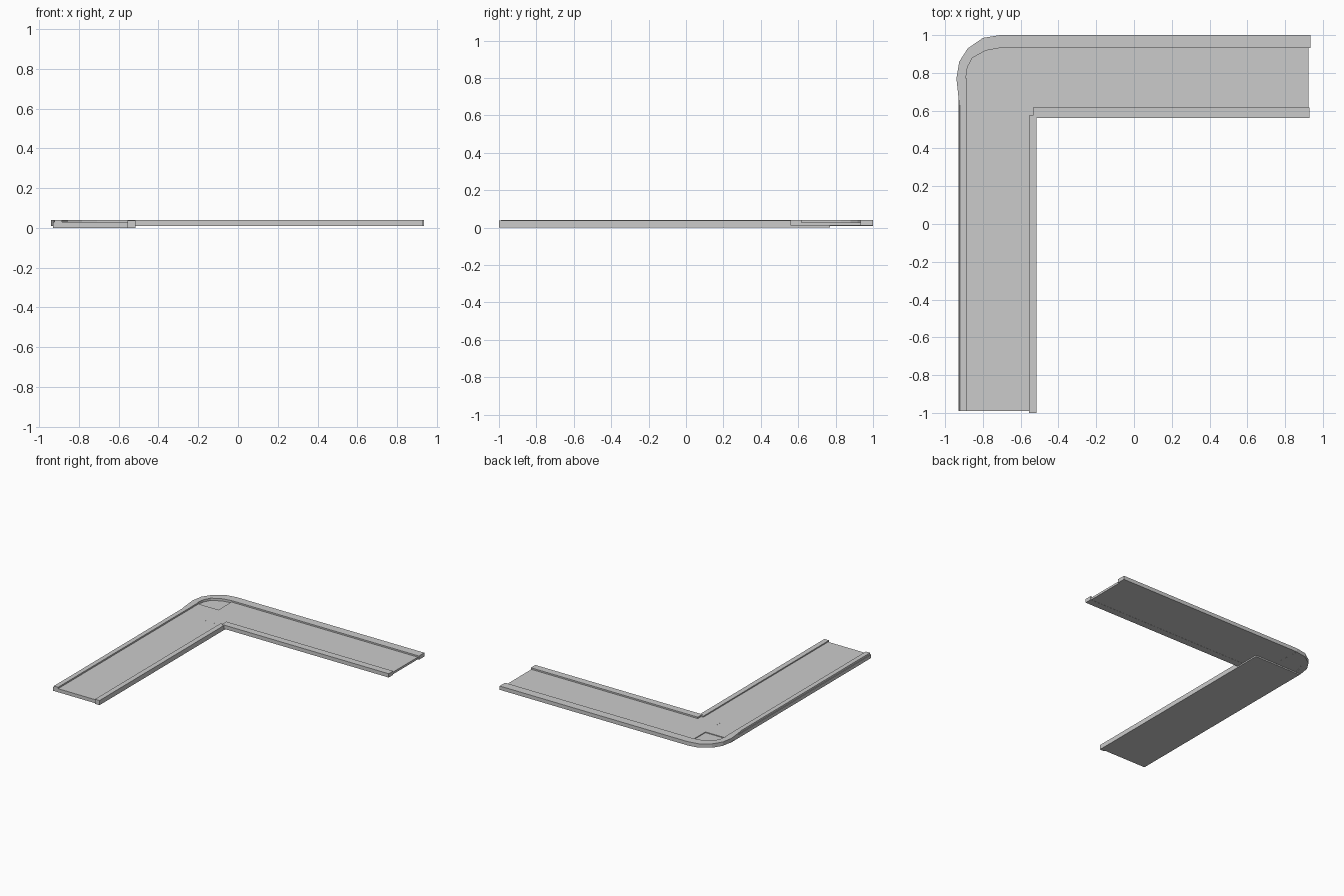
import bpy, bmesh

if "Cube" in bpy.data.objects:
    bpy.data.objects.remove(bpy.data.objects["Cube"])


def prism(name, outline, z0, z1):
    """Solid made by raising a flat outline from z0 to z1."""
    bm = bmesh.new()
    low = [bm.verts.new((x, y, z0)) for x, y in outline]
    high = [bm.verts.new((x, y, z1)) for x, y in outline]
    n = len(outline)
    bm.faces.new(low)
    bm.faces.new(high)
    for i in range(n):
        j = (i + 1) % n
        bm.faces.new((low[i], low[j], high[j], high[i]))
    bmesh.ops.recalc_face_normals(bm, faces=bm.faces)
    me = bpy.data.meshes.new(name)
    bm.to_mesh(me)
    bm.free()
    ob = bpy.data.objects.new(name, me)
    bpy.context.collection.objects.link(ob)
    return ob


def slab(name, x0, x1, y0, y1, z0, z1):
    return prism(name, [(x0, y0), (x1, y0), (x1, y1), (x0, y1)], z0, z1)


TOP = 0.04

# Floors of the two walkway arms
slab("long_arm_floor", -0.93, -0.515, -0.99, 0.77, 0.0, 0.028)
slab("cross_arm_floor", -0.71, 0.925, 0.565, 0.995, 0.011, 0.0283)

# Kerbs of the long arm; the outer one leans in slightly
outer = slab("long_arm_outer_kerb", -0.93, -0.885, -0.99, 0.77, 0.001, TOP)
for v in outer.data.vertices:
    if v.co.z > 0.03 and v.co.x < -0.92:
        v.co.x = -0.922
slab("long_arm_inner_kerb", -0.555, -0.515, -1.0, 0.575, 0.0, 0.037)

# Kerbs of the cross arm
slab("cross_arm_outer_kerb", -0.71, 0.935, 0.932, 1.0, 0.010, TOP)
slab("cross_arm_inner_kerb", -0.535, 0.93, 0.56, 0.617, 0.010, TOP)

# Rounded corner: faceted kerb around a slightly lower floor
arc_out = [(-0.925, 0.63), (-0.94, 0.77), (-0.925, 0.86), (-0.88, 0.93),
           (-0.80, 0.985), (-0.71, 1.0)]
arc_in = [(-0.885, 0.63), (-0.892, 0.76), (-0.882, 0.83), (-0.855, 0.88),
          (-0.785, 0.918), (-0.71, 0.932)]
prism("corner_kerb", arc_out + arc_in[::-1], 0.009, TOP)
prism("corner_floor", [(-0.70, 0.76)] + arc_out[:0:-1], 0.0105, 0.022)
